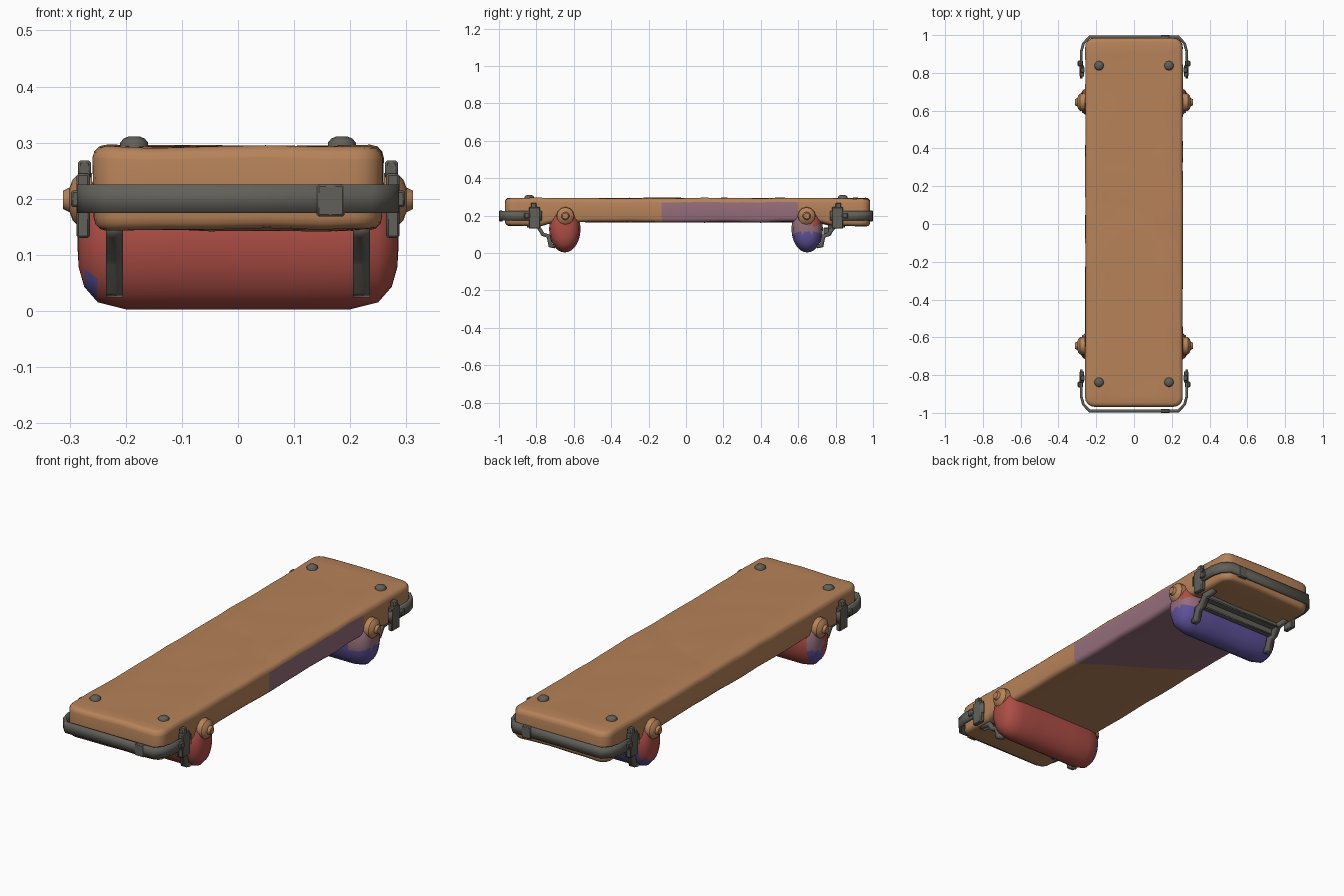
import bpy, bmesh, math
from mathutils import Vector, Matrix, noise

if "Cube" in bpy.data.objects:
    bpy.data.objects.remove(bpy.data.objects["Cube"], do_unlink=True)


def material(name, rgb):
    m = bpy.data.materials.new(name)
    m.use_nodes = True
    m.diffuse_color = (*rgb, 1)
    m.node_tree.nodes["Principled BSDF"].inputs["Base Color"].default_value = (*rgb, 1)
    return m


BROWN = material("tan wood", (0.47, 0.225, 0.1))
RED = material("brick red", (0.42, 0.075, 0.06))
BLUE = material("violet blue", (0.115, 0.085, 0.33))
MAUVE = material("dusty mauve", (0.3, 0.155, 0.2))
GREY = material("iron grey", (0.12, 0.115, 0.1))


def finish(bm, name, mats, rule=None, angle=40):
    """Turn a bmesh into an object, colouring faces by an optional rule."""
    bmesh.ops.recalc_face_normals(bm, faces=bm.faces)
    if rule:
        for f in bm.faces:
            f.material_index = rule(f.calc_center_median(), f.normal)
    mesh = bpy.data.meshes.new(name)
    bm.to_mesh(mesh)
    bm.free()
    ob = bpy.data.objects.new(name, mesh)
    bpy.context.collection.objects.link(ob)
    for m in mats:
        mesh.materials.append(m)
    bpy.ops.object.select_all(action='DESELECT')
    ob.select_set(True)
    bpy.context.view_layer.objects.active = ob
    bpy.ops.object.shade_smooth_by_angle(angle=math.radians(angle))
    return ob


def cut(bm, point, normal):
    geom = bm.verts[:] + bm.edges[:] + bm.faces[:]
    bmesh.ops.bisect_plane(bm, geom=geom, plane_co=point, plane_no=normal)


def lathe(profile, sides):
    """Revolve (height, radius) pairs around z."""
    bm = bmesh.new()
    rings = []
    for h, r in profile:
        rings.append([bm.verts.new((r * math.cos(a), r * math.sin(a), h))
                      for a in (math.tau * i / sides for i in range(sides))])
    for lo, hi in zip(rings, rings[1:]):
        for i in range(sides):
            j = (i + 1) % sides
            bm.faces.new((lo[i], lo[j], hi[j], hi[i]))
    bm.faces.new(rings[0])
    bm.faces.new(rings[-1])
    return bm


def box(name, lo, hi, bevel=0.004):
    lo, hi = Vector(lo), Vector(hi)
    bm = bmesh.new()
    bmesh.ops.create_cube(bm, size=1)
    size = hi - lo
    bmesh.ops.scale(bm, vec=[abs(c) for c in size], verts=bm.verts)
    bmesh.ops.translate(bm, vec=(lo + hi) / 2, verts=bm.verts)
    bmesh.ops.bevel(bm, geom=bm.edges[:], offset=bevel, segments=1, affect='EDGES')
    return finish(bm, name, [GREY])


def ribbon(name, path, across, thickness):
    """A flat strap following a path, with width along the across vector."""
    bm = bmesh.new()
    half = Vector(across) / 2
    pairs = [(bm.verts.new(Vector(p) - half), bm.verts.new(Vector(p) + half)) for p in path]
    for a, b in zip(pairs, pairs[1:]):
        bm.faces.new((a[0], b[0], b[1], a[1]))
    ob = finish(bm, name, [GREY], angle=30)
    solid = ob.modifiers.new("thickness", 'SOLIDIFY')
    solid.thickness = thickness
    solid.offset = 0
    solid.use_even_offset = True
    return ob


# Deck: side profile extruded across, rounded, then gently worn
def deck_colour(c, n):
    behind = 0.65 * (c.x - 0.258) + c.y + 0.13 > 0
    facing = n.x > 0.5 or n.z < -0.5
    return int(behind and c.y < 0.6 and c.z < 0.272 and facing)


bm = bmesh.new()
outline = [(-0.968, 0.293), (-0.968, 0.145), (-0.78, 0.145), (-0.7, 0.165),
           (0.7, 0.165), (0.78, 0.145), (0.985, 0.145), (0.985, 0.293)]
face = bm.faces.new([bm.verts.new((-0.258, y, z)) for y, z in outline])
ext = bmesh.ops.extrude_face_region(bm, geom=[face])
bmesh.ops.translate(bm, vec=(0.516, 0, 0),
                    verts=[v for v in ext["geom"] if isinstance(v, bmesh.types.BMVert)])
bmesh.ops.recalc_face_normals(bm, faces=bm.faces)
corners = [e for e in bm.edges
           if abs((e.verts[0].co - e.verts[1].co).normalized().z) > 0.99]
bmesh.ops.bevel(bm, geom=corners, offset=0.05, segments=4, profile=0.5, affect='EDGES')
rims = [e for e in bm.edges if e.calc_face_angle(0) > 0.7]
bmesh.ops.bevel(bm, geom=rims, offset=0.022, segments=3, profile=0.5, affect='EDGES')
for i in range(-9, 10):
    cut(bm, (0, i * 0.1, 0), (0, 1, 0))
for x in (-0.15, -0.05, 0.05, 0.15):
    cut(bm, (x, 0, 0), (1, 0, 0))
cut(bm, (0.258, -0.13, 0), (0.65, 1, 0))
cut(bm, (0, 0, 0.272), (0, 0, 1))
for v in bm.verts:
    v.co.z += 0.006 * noise.noise(v.co * 7)
    v.co.x += 0.003 * noise.noise(v.co * 9)
finish(bm, "deck", [BROWN, MAUVE], deck_colour)


# Rollers: rounded oval drums lying across the deck
def front_roller_colour(c, n):
    if c.x < -0.23 and c.z < 0.06:
        return 1
    if c.x < -0.25 and c.y > -0.65:
        return 1 if c.z < 0.1 else 2
    return 0


def back_roller_colour(c, n):
    if c.x < -0.25 and c.z > 0.06:
        return 0
    if c.x > 0.2 and c.z > 0.11:
        return 0 if c.z > 0.15 and c.y > 0.66 else 2
    return 1


drum = [(0.286, 0.12), (0.284, 0.4), (0.274, 0.68), (0.25, 0.9), (0.2, 1), (0.1, 1)]
drum = [(-x, r) for x, r in drum] + [(x, r) for x, r in reversed(drum)]
for end, side, rule in (("front", -1, front_roller_colour), ("back", 1, back_roller_colour)):
    bm = lathe(drum, 28)
    bm.transform(Matrix.Translation((0, side * 0.648, 0.128))
                 @ Matrix.Diagonal((1, 0.084, 0.125, 1))
                 @ Matrix.Rotation(math.pi / 2, 4, 'Y'))
    finish(bm, end + "_roller", [RED, BLUE, MAUVE], rule, 60)

# Everything that repeats at each end
for end, s in (("front", -1), ("back", 1)):
    # Strap wrapped around the end of the deck
    half = [(0.28, 0.77), (0.28, 0.91), (0.268, 0.955), (0.235, 0.99)]
    loop = half + [(-x, y) for x, y in reversed(half)]
    ribbon(end + "_strap", [(x, s * y, 0.2) for x, y in loop], (0, 0, 0.05), 0.014)
    box(end + "_strap_tab", (0.14, s * 0.98, 0.168), (0.19, s * 1.0, 0.226))

    for label, m in (("left", 1), ("right", -1)):
        tag = f"{end}_{label}_"

        # Axle knob
        bm = lathe([(0.26, 0.048), (0.285, 0.046), (0.295, 0.036), (0.3, 0.022), (0.312, 0.016)], 12)
        bm.transform(Matrix.Translation((0, s * 0.645, 0.198))
                     @ Matrix.Rotation(m * math.pi / 2, 4, 'Y'))
        finish(bm, tag + "axle_knob", [BROWN], angle=35)

        # Deck bolt
        bm = lathe([(0.28, 0.025), (0.3, 0.025), (0.307, 0.019), (0.311, 0.01)], 12)
        bm.transform(Matrix.Translation((m * 0.185, s * 0.838, 0)))
        finish(bm, tag + "bolt", [GREY])

        # Strap buckle: plate, upper clasp and pin
        box(tag + "buckle_plate", (m * 0.264, s * 0.78, 0.13), (m * 0.288, s * 0.84, 0.245))
        box(tag + "buckle_clasp", (m * 0.262, s * 0.8, 0.235), (m * 0.285, s * 0.83, 0.268))
        box(tag + "buckle_pin", (m * 0.27, s * 0.835, 0.185), (m * 0.298, s * 0.865, 0.215))

        # Hanger stepping down from the deck to the roller
        steps = [(0.85, 0.146), (0.79, 0.14), (0.765, 0.1), (0.735, 0.09), (0.725, 0.04), (0.7, 0.034)]
        ribbon(tag + "hanger", [(m * 0.22, s * y, z) for y, z in steps], (0.03, 0, 0), 0.02)

# Cross bars between the back hangers
box("back_cross_bar", (-0.22, 0.735, 0.095), (0.22, 0.765, 0.135))
box("back_upper_bar", (-0.22, 0.76, 0.125), (0.22, 0.8, 0.15))
